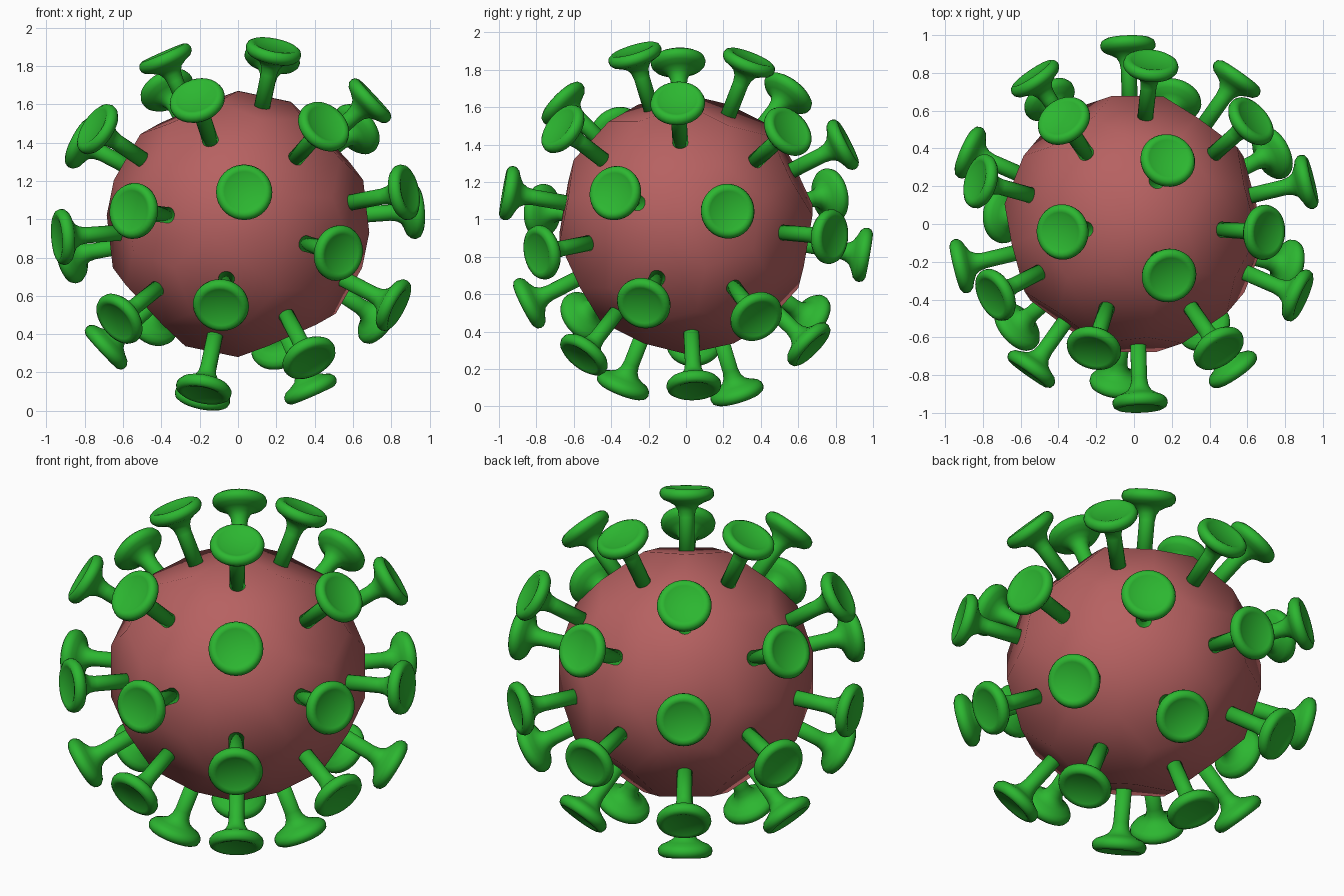
import bpy, bmesh, math
from mathutils import Vector, Matrix

if "Cube" in bpy.data.objects:
    bpy.data.objects.remove(bpy.data.objects["Cube"])

R = 0.695          # core circumradius
TIP = 0.341        # spike length above its face
AZ = math.radians(-55.8)


def material(name, rgb):
    m = bpy.data.materials.new(name)
    m.diffuse_color = (*rgb, 1)
    m.use_nodes = True
    m.node_tree.nodes["Principled BSDF"].inputs["Base Color"].default_value = m.diffuse_color
    return m


red = material("core_red", (0.47, 0.12, 0.12))
green = material("spike_green", (0.025, 0.47, 0.03))

# Core: truncated icosahedron, from the third-points of an icosahedron's edges
bm = bmesh.new()
bmesh.ops.create_icosphere(bm, subdivisions=1, radius=1)
pts = []
for e in bm.edges:
    a, b = (v.co.copy() for v in e.verts)
    pts += [a.lerp(b, 1 / 3), b.lerp(a, 1 / 3)]
e = list(bm.edges)[0]
top, other = (v.co.copy() for v in e.verts)
bm.free()

# Turn it so one corner points straight up
pole = top.lerp(other, 1 / 3).normalized()
side = (top - pole * top.dot(pole)).normalized()
rot = Matrix.Rotation(AZ, 3, 'Z') @ Matrix((side, pole.cross(side), pole))

bm = bmesh.new()
for p in pts:
    bm.verts.new(rot @ p.normalized() * R)
bmesh.ops.convex_hull(bm, input=bm.verts[:])
bmesh.ops.dissolve_limit(bm, angle_limit=math.radians(5), verts=bm.verts[:], edges=bm.edges[:])
bmesh.ops.recalc_face_normals(bm, faces=bm.faces[:])
seats = [f.calc_center_median() for f in bm.faces]
for f in bm.faces:
    f.smooth = True
core_mesh = bpy.data.meshes.new("core")
bm.to_mesh(core_mesh)
bm.free()
core_mesh.materials.append(red)
core = bpy.data.objects.new("core", core_mesh)
bpy.context.collection.objects.link(core)

# Spike: one lathed profile (radius, height below tip), stem up to dished head
profile = [(0, -TIP - 0.03), (0.042, -TIP - 0.03), (0.042, -0.16), (0.048, -0.125),
           (0.064, -0.098), (0.095, -0.08), (0.128, -0.066), (0.144, -0.048),
           (0.147, -0.03), (0.14, -0.011), (0.122, 0), (0.105, -0.004),
           (0.085, -0.013), (0, -0.015)]
bm = bmesh.new()
vs = [bm.verts.new((r, 0, h)) for r, h in profile]
es = [bm.edges.new(pair) for pair in zip(vs, vs[1:])]
bmesh.ops.spin(bm, geom=vs + es, cent=(0, 0, 0), axis=(0, 0, 1),
               angle=math.tau, steps=32)
bmesh.ops.remove_doubles(bm, verts=bm.verts[:], dist=1e-4)
bmesh.ops.recalc_face_normals(bm, faces=bm.faces[:])
for f in bm.faces:
    f.smooth = True
spike_mesh = bpy.data.meshes.new("spike")
bm.to_mesh(spike_mesh)
bm.free()
spike_mesh.materials.append(green)

# One spike standing on every face of the core
spikes = []
low = 0
for c in seats:
    n = c.normalized()
    q = n.to_track_quat('Z', 'Y')
    m = Matrix.Translation(c + n * TIP) @ q.to_matrix().to_4x4()
    o = bpy.data.objects.new("spike", spike_mesh)
    o.matrix_world = m
    bpy.context.collection.objects.link(o)
    spikes.append(o)
    low = min(low, min((m @ v.co).z for v in spike_mesh.vertices))

# Stand the model on the ground
for o in [core] + spikes:
    o.location.z -= low
